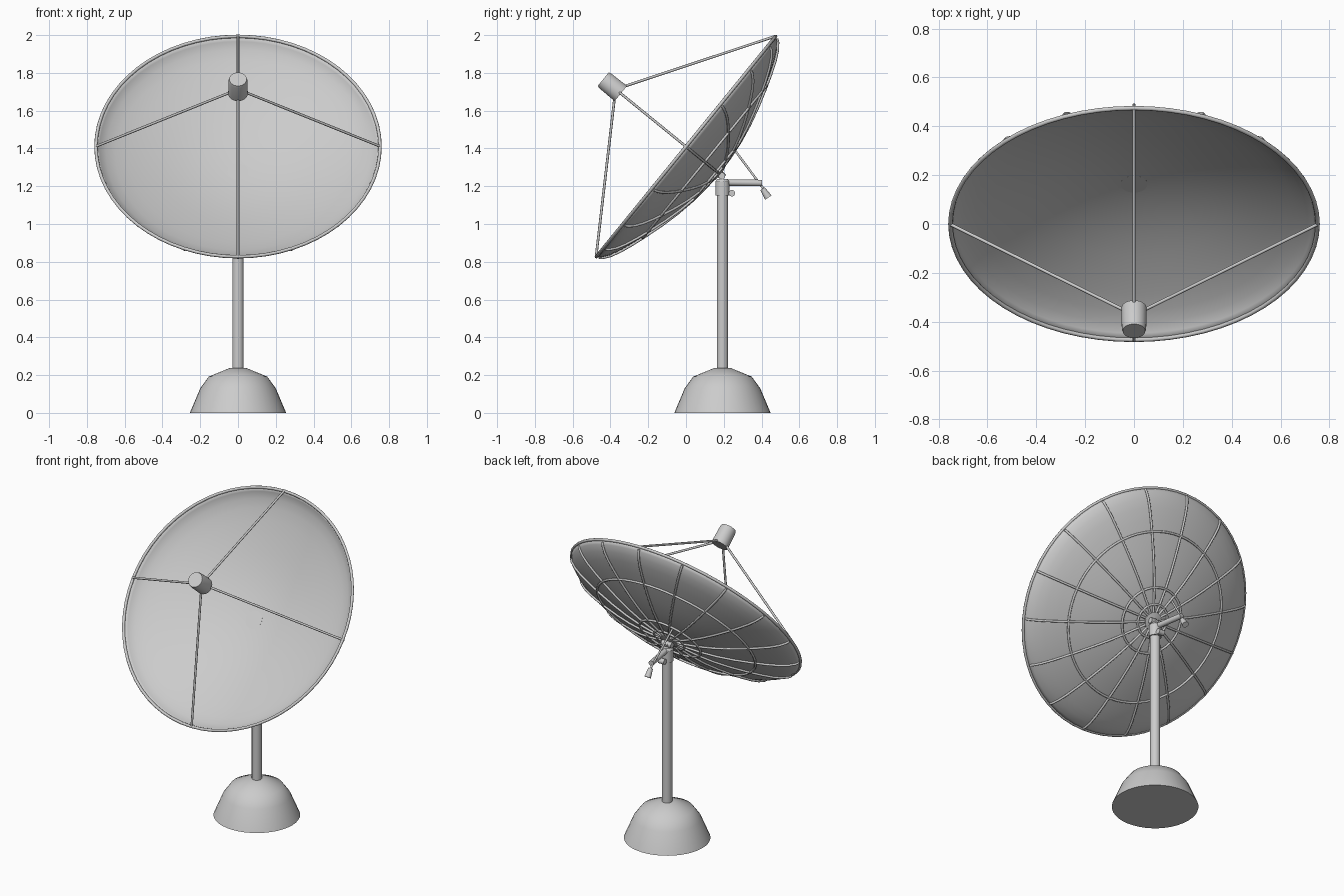
import bpy, bmesh, math
from mathutils import Vector, Matrix

if "Cube" in bpy.data.objects:
    bpy.data.objects.remove(bpy.data.objects["Cube"])

TILT = math.atan2(1.18, 0.96)
DISH = Matrix.Translation((0, 0, 1.41)) @ Matrix.Rotation(TILT, 4, 'X')   # local z = dish axis
POLE_Y = 0.193
# dish profile: radius, depth along the axis
PROFILE = [(0, -.215), (.1, -.211), (.2, -.2), (.3, -.182), (.4, -.157), (.5, -.127),
           (.58, -.1), (.65, -.073), (.7, -.048), (.735, -.022), (.752, 0)]


def depth(r):
    for (r0, d0), (r1, d1) in zip(PROFILE, PROFILE[1:]):
        if r <= r1:
            return d0 + (d1 - d0) * (r - r0) / (r1 - r0)
    return 0


def lathe(name, profile, matrix, segs=32, angle=30):
    bm = bmesh.new()
    verts = [bm.verts.new((r, 0, z)) for r, z in profile]
    edges = [bm.edges.new(p) for p in zip(verts, verts[1:])]
    bmesh.ops.spin(bm, geom=verts + edges, axis=(0, 0, 1), cent=(0, 0, 0),
                   angle=2 * math.pi, steps=segs, use_duplicate=False)
    bmesh.ops.remove_doubles(bm, verts=bm.verts, dist=1e-5)
    bmesh.ops.recalc_face_normals(bm, faces=bm.faces)
    me = bpy.data.meshes.new(name)
    bm.to_mesh(me)
    bm.free()
    ob = bpy.data.objects.new(name, me)
    bpy.context.collection.objects.link(ob)
    ob.matrix_world = matrix
    bpy.ops.object.select_all(action='DESELECT')
    ob.select_set(True)
    bpy.context.view_layer.objects.active = ob
    bpy.ops.object.shade_smooth_by_angle(angle=math.radians(angle))
    return ob


def rod(name, a, b, r, r2=None, segs=20):
    a, b = Vector(a), Vector(b)
    d = b - a
    m = Matrix.Translation(a) @ d.to_track_quat('Z', 'Y').to_matrix().to_4x4()
    return lathe(name, [(0, 0), (r, 0), (r2 or r, d.length), (0, d.length)], m, segs)


def tubes(name, paths, r, cyclic=False):
    cu = bpy.data.curves.new(name, 'CURVE')
    cu.dimensions = '3D'
    cu.bevel_depth = r
    cu.bevel_resolution = 2
    cu.use_fill_caps = True
    for pts in paths:
        sp = cu.splines.new('POLY')
        sp.points.add(len(pts) - 1)
        for p, co in zip(sp.points, pts):
            p.co = (*co, 1)
        sp.use_cyclic_u = cyclic
    ob = bpy.data.objects.new(name, cu)
    bpy.context.collection.objects.link(ob)
    ob.matrix_world = DISH
    return ob


def ring(r, z, n=64):
    return [(r * math.cos(2 * math.pi * i / n), r * math.sin(2 * math.pi * i / n), z) for i in range(n)]


# Reflector shell
dish = lathe("dish", PROFILE, DISH, 64, 60)
sol = dish.modifiers.new("thickness", 'SOLIDIFY')
sol.thickness = 0.005
sol.offset = 0

# Rim, back rings and radial ribs
tubes("rim", [ring(.752, 0)], .009, True)
tubes("back_rings", [ring(r, depth(r) - .008) for r in (.1, .2, .52)], .007, True)
ribs = []
for k in range(16):
    a = 2 * math.pi * k / 16
    ribs.append([(r * math.cos(a), r * math.sin(a), depth(r) - .008)
                 for r in (.05, .1, .2, .3, .4, .5, .58, .65, .7, .735, .748)])
tubes("back_ribs", ribs, .007)

# Feed horn and its four struts
lathe("feed_horn", [(0, .445), (.052, .445), (.05, .55), (.046, .565), (0, .565)], DISH)
struts = []
for k in range(4):
    c, s = round(math.cos(k * math.pi / 2)), round(math.sin(k * math.pi / 2))
    struts.append([(.045 * c, .045 * s, .452), (.75 * c, .75 * s, .003)])
tubes("feed_struts", struts, .007)

# Hub behind the dish
lathe("hub", [(0, -.21), (.055, -.21), (.055, -.228), (.02, -.235), (.018, -.26), (0, -.26)], DISH)
rod("hinge_pin", (-.035, .19, 1.255), (.035, .19, 1.255), .018)

# Base, pole and pole head
P = Matrix.Translation((0, POLE_Y, 0))
lathe("base", [(0, 0), (.255, 0), (.2, .13), (.155, .192), (.045, .237), (0, .237)], P, 40, 35)
rod("pole", (0, POLE_Y, .22), (0, POLE_Y, 1.17), .03, segs=24)
lathe("pole_head", [(0, 1.15), (.037, 1.15), (.037, 1.225), (.028, 1.238), (0, 1.238)], P, 24)
rod("head_knob", (-.02, .243, 1.163), (.02, .243, 1.163), .017)
rod("knob_stem", (0, .2, 1.168), (0, .243, 1.165), .01)

# Side arm with actuator running to the back of the dish
rod("side_arm", (0, POLE_Y, 1.22), (-.03, .40, 1.217), .017)
rod("actuator_rod", DISH @ Vector((-.08, .15, -.205)), (-.03, .415, 1.18), .006)
rod("actuator_motor", (-.03, .405, 1.187), (-.03, .436, 1.14), .014, .02)
